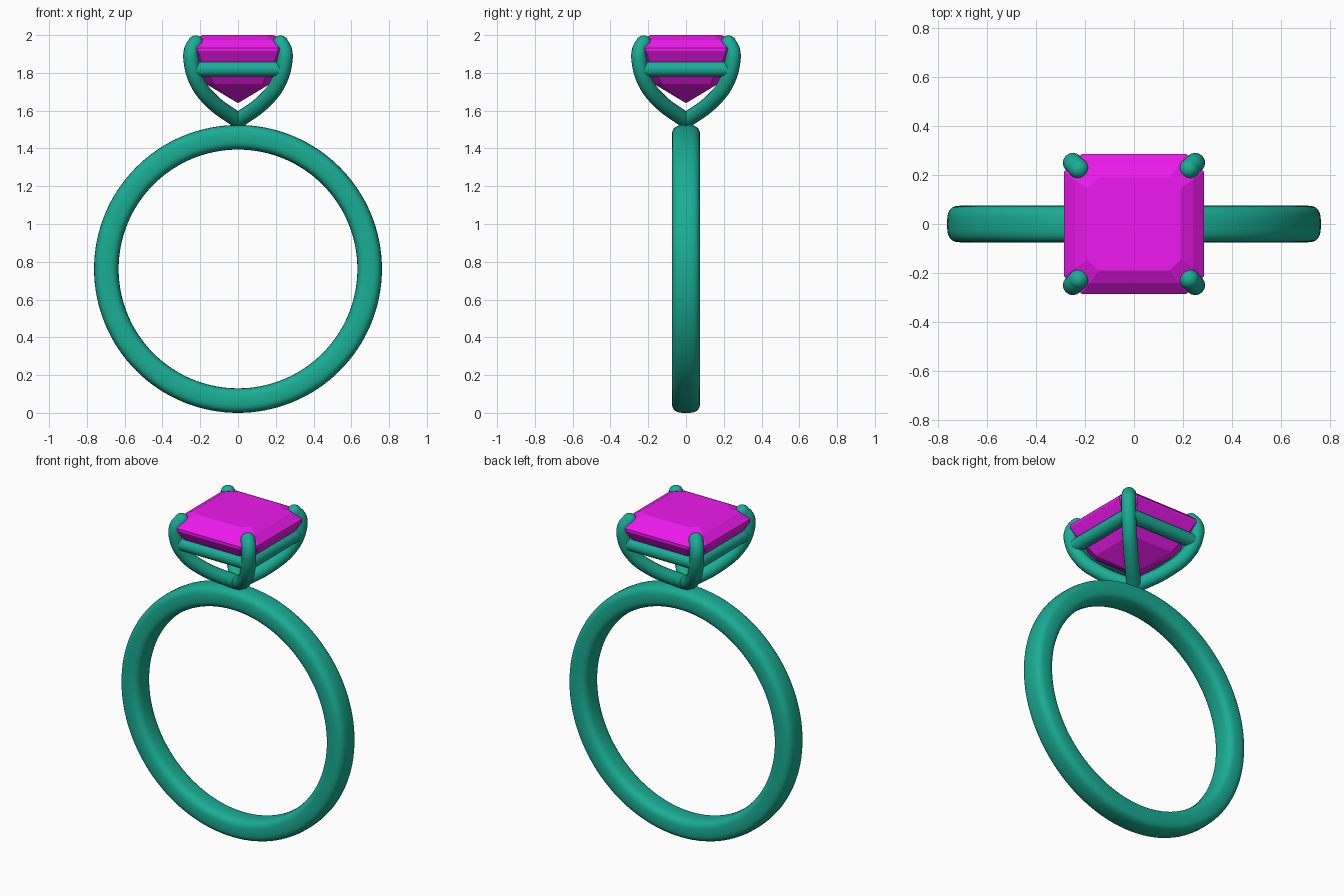
import bpy, bmesh, math

if "Cube" in bpy.data.objects:
    bpy.data.objects.remove(bpy.data.objects["Cube"])

def material(name, rgb):
    m = bpy.data.materials.new(name)
    m.diffuse_color = (*rgb, 1)
    m.use_nodes = True
    m.node_tree.nodes["Principled BSDF"].inputs["Base Color"].default_value = m.diffuse_color
    return m

metal = material("teal_metal", (0.01, 0.42, 0.30))
gem = material("magenta_gem", (0.85, 0.01, 0.85))

def mesh_object(name, bm, mat, smooth):
    bmesh.ops.recalc_face_normals(bm, faces=bm.faces[:])
    for f in bm.faces:
        f.smooth = smooth
    me = bpy.data.meshes.new(name)
    bm.to_mesh(me)
    bm.free()
    me.materials.append(mat)
    ob = bpy.data.objects.new(name, me)
    bpy.context.collection.objects.link(ob)
    return ob

def skin(bm, rings, closed):
    n = len(rings[0])
    for i in range(len(rings) if closed else len(rings) - 1):
        a, b = rings[i], rings[(i + 1) % len(rings)]
        for j in range(n):
            k = (j + 1) % n
            bm.faces.new((a[j], a[k], b[k], b[j]))

# Band: soft rounded-rectangle section swept round the finger hole
def spow(v, p):
    return math.copysign(abs(v) ** p, v)

bm = bmesh.new()
rings = []
for i in range(128):
    t = math.tau * i / 128
    ring = []
    for j in range(32):
        a = math.tau * j / 32
        r = 0.697 + 0.065 * spow(math.cos(a), 0.65)
        y = 0.075 * spow(math.sin(a), 0.65)
        ring.append(bm.verts.new((r * math.sin(t), y, 0.762 + r * math.cos(t))))
    rings.append(ring)
skin(bm, rings, True)
mesh_object("band", bm, metal, True)

# Stone: stack of corner-cut squares (half width, corner cut, height)
bm = bmesh.new()
rings = []
for h, c, z in [(0.19, 0.045, 2.0), (0.24, 0.06, 1.973), (0.285, 0.072, 1.932),
                (0.285, 0.072, 1.916), (0.25, 0.06, 1.855), (0.17, 0.04, 1.742)]:
    k = h - c
    pts = [(h, -k), (h, k), (k, h), (-k, h), (-h, k), (-h, -k), (-k, -h), (k, -h)]
    rings.append([bm.verts.new((x, y, z)) for x, y in pts])
skin(bm, rings, False)
bm.faces.new(rings[0])
culet = bm.verts.new((0, 0, 1.64))
for j in range(8):
    bm.faces.new((rings[-1][j], rings[-1][(j + 1) % 8], culet))
mesh_object("stone", bm, gem, False)

# Round wire along a smooth path, turned into a mesh
def wire(name, pts, radius):
    cu = bpy.data.curves.new(name, 'CURVE')
    cu.dimensions = '3D'
    cu.bevel_depth = radius
    cu.bevel_resolution = 6
    cu.use_fill_caps = True
    cu.resolution_u = 10
    sp = cu.splines.new('BEZIER')
    sp.bezier_points.add(len(pts) - 1)
    for bp, p in zip(sp.bezier_points, pts):
        bp.co = p
        bp.handle_left_type = bp.handle_right_type = 'AUTO'
    cu.materials.append(metal)
    ob = bpy.data.objects.new(name, cu)
    bpy.context.collection.objects.link(ob)
    bpy.ops.object.select_all(action='DESELECT')
    ob.select_set(True)
    bpy.context.view_layer.objects.active = ob
    bpy.ops.object.convert(target='MESH')
    bpy.ops.object.shade_smooth_by_angle(angle=math.radians(40))

# Four curved prongs on the diagonals, with rounded tips
path = [(0, 1.548), (0.14, 1.652), (0.212, 1.745), (0.247, 1.86), (0.245, 1.92), (0.225, 1.957)]
for sx, sy, tag in [(1, 1, "back_right"), (-1, 1, "back_left"),
                    (-1, -1, "front_left"), (1, -1, "front_right")]:
    wire("prong_" + tag, [(sx * d, sy * d, z) for d, z in path], 0.041)
    bm = bmesh.new()
    bmesh.ops.create_uvsphere(bm, u_segments=24, v_segments=14, radius=0.041)
    d, z = path[-1]
    bmesh.ops.translate(bm, verts=bm.verts[:], vec=(sx * d, sy * d, z))
    mesh_object("prong_tip_" + tag, bm, metal, True)

# Gallery rails joining neighbouring prongs under the stone
q, z = 0.235, 1.82
corners = [(q, q, z), (-q, q, z), (-q, -q, z), (q, -q, z)]
for i, side in enumerate(["back", "left", "front", "right"]):
    wire("rail_" + side, [corners[i], corners[(i + 1) % 4]], 0.04)
